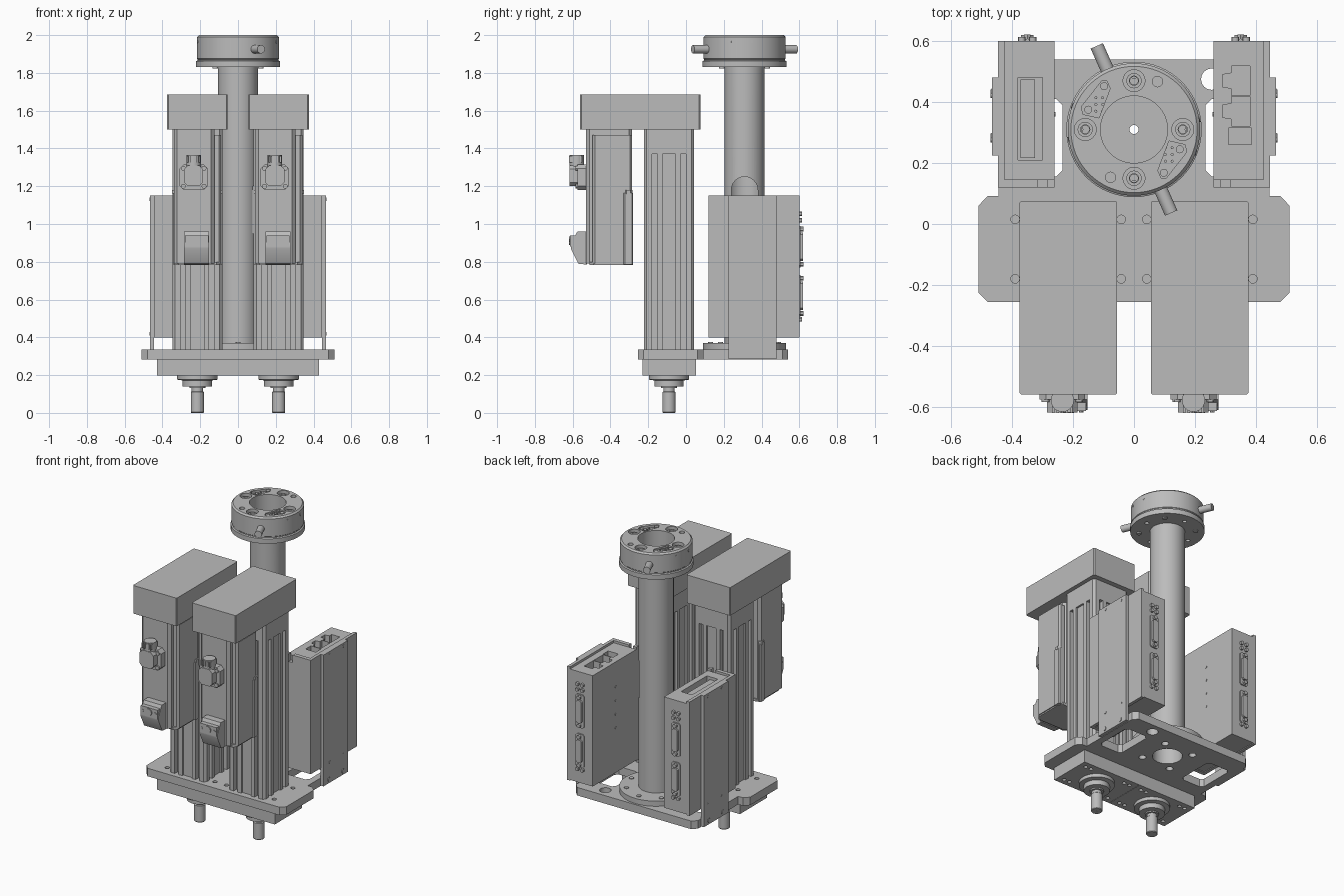
import bpy, bmesh, math
from mathutils import Vector, Matrix

if "Cube" in bpy.data.objects:
    bpy.data.objects.remove(bpy.data.objects["Cube"], do_unlink=True)

grey = bpy.data.materials.new("machined grey")
grey.use_nodes = True
grey.diffuse_color = (0.5, 0.5, 0.5, 1)
grey.node_tree.nodes["Principled BSDF"].inputs["Base Color"].default_value = (0.5, 0.5, 0.5, 1)
parts = []


def finish(name, bm):
    bmesh.ops.recalc_face_normals(bm, faces=bm.faces)
    mesh = bpy.data.meshes.new(name)
    bm.to_mesh(mesh)
    bm.free()
    mesh.materials.append(grey)
    ob = bpy.data.objects.new(name, mesh)
    bpy.context.collection.objects.link(ob)
    parts.append(ob)
    return ob


def prism(name, pts, lo, hi, axis="Z"):
    """Extrude a polygon along an axis; points are the other two coordinates."""
    place = {"X": lambda a, b, c: (c, a, b), "Y": lambda a, b, c: (a, c, b),
             "Z": lambda a, b, c: (a, b, c)}[axis]
    bm = bmesh.new()
    low = [bm.verts.new(place(a, b, lo)) for a, b in pts]
    high = [bm.verts.new(place(a, b, hi)) for a, b in pts]
    bm.faces.new(low)
    bm.faces.new(high)
    for i in range(len(pts)):
        j = (i + 1) % len(pts)
        bm.faces.new((low[i], low[j], high[j], high[i]))
    return finish(name, bm)


def rect(a0, a1, b0, b1, c=0.0):
    if not c:
        return [(a0, b0), (a1, b0), (a1, b1), (a0, b1)]
    return [(a0 + c, b0), (a1 - c, b0), (a1, b0 + c), (a1, b1 - c),
            (a1 - c, b1), (a0 + c, b1), (a0, b1 - c), (a0, b0 + c)]


def box(name, x0, x1, y0, y1, z0, z1, c=0.0):
    return prism(name, rect(min(x0, x1), max(x0, x1), y0, y1, c), z0, z1)


def rod(name, start, end, r, n=24):
    a, b = Vector(start), Vector(end)
    bm = bmesh.new()
    turn = (b - a).to_track_quat("Z", "Y").to_matrix().to_4x4()
    bmesh.ops.create_cone(bm, cap_ends=True, segments=n, radius1=r, radius2=r, depth=(b - a).length,
                          matrix=Matrix.Translation((a + b) / 2) @ turn)
    return finish(name, bm)


def lathe(name, profile, x, y, n=48):
    """Spin a closed (radius, height) outline round a vertical axis."""
    bm = bmesh.new()
    rings = [[bm.verts.new((x + r * math.cos(t), y + r * math.sin(t), z)) for r, z in profile]
             for t in (math.tau * i / n for i in range(n))]
    for i in range(n):
        p, q = rings[i], rings[(i + 1) % n]
        for j in range(len(profile)):
            k = (j + 1) % len(profile)
            bm.faces.new((p[j], q[j], q[k], p[k]))
    return finish(name, bm)


def cut(ob, *cutters):
    for c in cutters:
        mod = ob.modifiers.new("cut", "BOOLEAN")
        mod.operation, mod.solver, mod.object = "DIFFERENCE", "EXACT", c
        bpy.context.view_layer.objects.active = ob
        bpy.ops.object.modifier_apply(modifier=mod.name)
        parts.remove(c)
        bpy.data.objects.remove(c, do_unlink=True)


CY = 0.31           # column axis


def polar(r, deg, z):
    t = math.radians(deg)
    return (r * math.cos(t), CY + r * math.sin(t), z)


def drill(p, r, z0, z1):
    return rod("cutter", (p[0], p[1], z0), (p[0], p[1], z1), r)


# Base plate with windows and holes
half = [(0.48, -0.255), (0.51, -0.225), (0.51, 0.06), (0.48, 0.092), (0.445, 0.092), (0.445, 0.51), (0.415, 0.54)]
base = prism("base_plate", half + [(-x, y) for x, y in reversed(half)], 0.282, 0.335)
cut(base, drill((0, CY), 0.09, 0.2, 0.4), drill((0.255, 0.475), 0.035, 0.2, 0.4))
for s in (-1, 1):
    cut(base, box("cutter", s * 0.235, s * 0.40, 0.155, 0.41, 0.2, 0.4, 0.02))
    for x in (0.39, 0.042):
        for y in (0.015, -0.18):
            cut(base, drill((s * x, y), 0.014, 0.2, 0.4))
for a in range(45, 360, 90):
    cut(base, drill(polar(0.15, a, 0), 0.022, 0.2, 0.31))

# Hollow column with foot flange and cable opening
column = lathe("column", [(0.09, 0.282), (0.09, 1.83), (0.105, 1.83), (0.105, 0.37),
                          (0.22, 0.37), (0.22, 0.336), (0.105, 0.336), (0.105, 0.282)], 0, CY)
arch = [(CY + 0.07 * math.cos(math.pi * i / 12), 1.18 + 0.07 * math.sin(math.pi * i / 12)) for i in range(13)]
cut(column, prism("cutter", [(CY + 0.07, 0.95)] + arch + [(CY - 0.07, 0.95)], 0.02, 0.2, "X"))
for a in range(0, 360, 45):
    rod("foot_screw", polar(0.18, a, 0.36), polar(0.18, a, 0.375), 0.014, 12)

# Tool changer head
head = lathe("changer_head", [(0.015, 1.83), (0.222, 1.83), (0.222, 1.862), (0.214, 1.866), (0.214, 1.872),
                              (0.217, 1.875), (0.217, 1.99), (0.207, 2.0), (0.11, 2.0),
                              (0.11, 1.865), (0.015, 1.865)], 0, CY, 64)
for a in range(0, 360, 90):
    p = polar(0.16, a, 0)
    cut(head, drill(p, 0.036, 1.96, 2.1), drill(p, 0.013, 1.7, 2.1))
    lathe("bore_bush", [(0.015, 1.955), (0.025, 1.955), (0.025, 1.985), (0.015, 1.985)], p[0], p[1], 24)
pad = [(-0.172, 0.075), (-0.168, 0.05), (-0.115, 0.038), (-0.078, 0.135), (-0.09, 0.16), (-0.105, 0.16)]
for s in (1, -1):
    cut(head, prism("cutter", [(s * x, CY + s * y) for x, y in pad], 1.985, 2.1),
        drill((s * 0.077, CY + s * 0.157), 0.017, 1.95, 2.1))
    for x, y in ((-0.15, 0.065), (-0.098, 0.142)):
        rod("pad_screw", (s * x, CY + s * y, 1.98), (s * x, CY + s * y, 1.998), 0.013, 16)
    for i in range(6):
        x, y = -0.125 + 0.022 * (i % 2), 0.06 + 0.022 * (i // 2)
        rod("contact_pin", (s * x, CY + s * y, 1.98), (s * x, CY + s * y, 1.995), 0.005, 8)
    a = 114 if s > 0 else 294
    rod("air_fitting", polar(0.2, a, 1.925), polar(0.3, a, 1.925), 0.022)
    for d in (-15, 15):
        rod("head_set_screw", polar(0.21, a + 60 + d, 1.965), polar(0.219, a + 60 + d, 1.965), 0.009, 12)
for a in range(45, 360, 90):
    rod("head_under_screw", polar(0.17, a, 1.822), polar(0.17, a, 1.832), 0.015, 16)

# Slotted extrusion section shared by both actuators
H, AY = 0.133, -0.09
side = [(-H + 0.015, -H)]
for lo, hi, depth in ((-0.09, -0.062, 0.03), (-0.035, 0.035, 0.012), (0.062, 0.09, 0.03)):
    side += [(lo, -H), (lo, -H + depth), (hi, -H + depth), (hi, -H)]
side.append((H - 0.015, -H))
section = []
for k in range(4):
    turn = Matrix.Rotation(k * math.pi / 2, 2)
    section += [tuple(turn @ Vector(p)) for p in side]

for c in (-0.215, 0.215):
    # Actuator body, top gearbox cover, lower block and spindle
    prism("actuator_body", [(c + x, AY + y) for x, y in section], 0.33, 1.375)
    box("actuator_collar", c - H, c + H, AY - H, AY + H, 1.37, 1.5, 0.015)
    box("belt_cover", c - 0.16, c + 0.16, -0.56, 0.076, 1.5, 1.685, 0.006)
    block = box("lower_block", c - 0.214, c + 0.214, -0.23, 0.052, 0.198, 0.283)
    for dx in (-0.17, -0.13, 0.13, 0.17):
        for dy in (-0.1, 0.1):
            cut(block, drill((c + dx, AY + dy), 0.012, 0.1, 0.23))
    lathe("spindle", [(0.001, 0), (0.032, 0), (0.035, 0.004), (0.035, 0.11), (0.03, 0.114), (0.03, 0.132),
                      (0.042, 0.132), (0.042, 0.14), (0.078, 0.14), (0.078, 0.172), (0.107, 0.176),
                      (0.107, 0.2), (0.001, 0.2)], c, AY)
    # Motor body with side rails
    box("motor_body", c - 0.125, c + 0.09, -0.53, -0.285, 0.79, 1.5, 0.018)
    box("motor_side_rail", c + 0.075, c + 0.126, -0.495, -0.285, 0.79, 1.47, 0.012)
    for s in (-1, 1):
        box("motor_tie_bar", c + s * 0.11, c + s * 0.132, -0.33, -0.28, 0.785, 1.165, 0.006)
        rod("tie_bar_nut", (c + s * 0.115, -0.305, 1.16), (c + s * 0.115, -0.305, 1.18), 0.022, 6)
    box("motor_end_plate", c - 0.12, c + 0.12, -0.51, -0.28, 0.782, 0.8, 0.02)
    # Power connector
    m = c - 0.02
    prism("connector_flange", rect(m - 0.075, m + 0.075, 1.18, 1.315, 0.022), -0.575, -0.528, "Y")
    prism("connector_housing", rect(m - 0.05, m + 0.05, 1.2, 1.31, 0.02), -0.618, -0.57, "Y")
    rod("connector_stub", (m, -0.578, 1.29), (m, -0.578, 1.365), 0.038)
    for i in range(-2, 3):
        box("stub_rib", m + i * 0.015 - 0.004, m + i * 0.015 + 0.004, -0.62, -0.55, 1.325, 1.36)
    for dx in (-0.055, 0.055):
        for z in (1.2, 1.295):
            rod("connector_screw", (m + dx, -0.584, z), (m + dx, -0.57, z), 0.013, 12)
    # Encoder cable housing
    wedge = [(-0.525, 0.785), (-0.57, 0.79), (-0.61, 0.87), (-0.61, 0.895), (-0.575, 0.96), (-0.525, 0.96)]
    prism("encoder_housing", wedge, m - 0.05, m + 0.082, "X")
    prism("encoder_plate", rect(m - 0.045, m + 0.078, 0.88, 0.94), -0.614, -0.58, "Y")
    rod("encoder_plug", (m + 0.016, -0.62, 0.912), (m + 0.016, -0.6, 0.912), 0.022, 16)
    for dx in (-0.03, 0.062):
        rod("encoder_screw", (m + dx, -0.618, 0.912), (m + dx, -0.6, 0.912), 0.008, 10)

# Drive controllers on side brackets
for s in (-1, 1):
    case = box("controller_case", s * 0.26, s * 0.426, 0.145, 0.6, 0.405, 1.135)
    if s < 0:
        cut(case, box("cutter", -0.38, -0.30, 0.21, 0.48, 1.09, 1.2))
        box("slot_connector", -0.372, -0.325, 0.216, 0.474, 1.08, 1.12)
    else:
        for y in (0.37, 0.47):
            port = [(0.38, y - 0.048), (0.32, y - 0.048), (0.32, y - 0.025), (0.29, y - 0.02),
                    (0.29, y + 0.02), (0.32, y + 0.025), (0.32, y + 0.048), (0.38, y + 0.048)]
            cut(case, prism("cutter", port, 1.07, 1.2))
        cut(case, box("cutter", 0.31, 0.385, 0.26, 0.315, 1.1, 1.2))
    box("controller_side_sheet", s * 0.425, s * 0.446, 0.12, 0.6, 0.4, 1.15)
    front = box("controller_front_sheet", s * 0.26, s * 0.43, 0.12, 0.146, 0.4, 1.15)
    cut(front, box("cutter", s * 0.285, s * 0.315, 0.1, 0.2, 1.1, 1.2))
    bracket = box("mounting_bracket", s * 0.445, s * 0.466, 0.225, 0.48, 0.285, 1.15)
    for y in (0.29, 0.435):
        for z in (0.42, 1.13):
            rod("sheet_screw", (s * 0.46, y, z), (s * 0.468, y, z), 0.009, 12)
        rod("bracket_bolt", (s * 0.46, y - 0.008, 0.31), (s * 0.47, y - 0.008, 0.31), 0.014, 16)
    # Rear sockets, jack screws and side lights
    for z in (0.62, 0.88):
        prism("socket_plate", rect(s * 0.35 - 0.03, s * 0.35 + 0.03, z - 0.11, z + 0.11, 0.01), 0.598, 0.607, "Y")
        prism("socket_shell", rect(s * 0.35 - 0.02, s * 0.35 + 0.02, z - 0.075, z + 0.075, 0.01), 0.6, 0.62, "Y")
        for d in (-0.093, 0.093):
            rod("jack_screw", (s * 0.35, 0.6, z + d), (s * 0.35, 0.622, z + d), 0.013, 6)
    for dx in (-0.018, 0.018):
        for z in (1.02, 1.055, 0.495):
            rod("status_button", (s * 0.35 + dx, 0.598, z), (s * 0.35 + dx, 0.614, z), 0.012, 12)
    for i in range(4):
        rod("side_light", (s * 0.262, 0.36, 0.7 + i * 0.09), (s * 0.257, 0.36, 0.7 + i * 0.09), 0.008, 8)

bpy.ops.object.select_all(action="DESELECT")
for ob in parts:
    ob.select_set(True)
bpy.context.view_layer.objects.active = base
bpy.ops.object.shade_smooth_by_angle(angle=math.radians(30))
